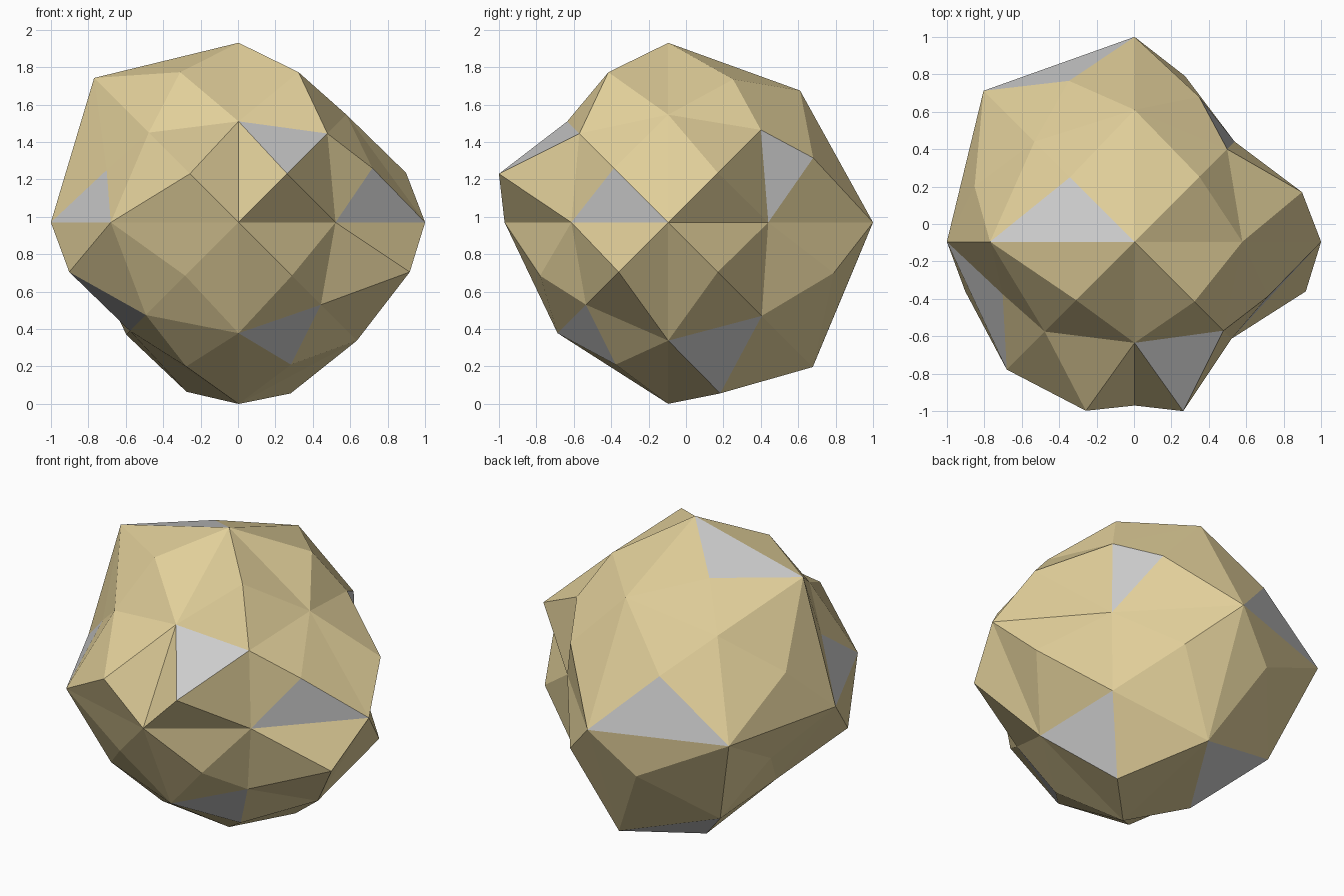
import bpy, bmesh
from itertools import product
from mathutils import Vector

if "Cube" in bpy.data.objects:
    bpy.data.objects.remove(bpy.data.objects["Cube"])

CENTRE = Vector((0.003, -0.095, 0.97))

# Reach of the 26 points of a 2x2x2-divided cube (x outer, y, z inner)
REACH = [.495, .683, .48, .58, 1.003, .772, .60, .807, .535,
         .592, .875, .54, .97, 0, .96, .773, 1.095, .705,
         .44, .518, .475, .632, .997, .576, .50, .535, .495]

# Raised middle of each of the 24 quads: (height along axis, sideways distance)
PEAK = [(.905, .265), (.705, .28), (.745, .29), (.855, .295),    # -x
        (.915, .265), (.715, .29), (.885, .265), (.895, .265),   # +x
        (.705, .285), (.903, .26), (.685, .285), (.905, .26),    # -y
        (.983, .27), (.86, .35), (.885, .27), (.775, .345),      # +y
        (.77, .28), (.905, .278), (.76, .28), (.914, .278),      # -z
        (.803, .312), (.784, .345), (.803, .32), (.765, .347)]   # +z

# Bare grey facets: quad index -> triangle index within it
GREY = {11: 2, 5: 0, 1: 0, 18: 2, 15: 1, 19: 1, 21: 0, 13: 0, 17: 2, 0: 2}

bm = bmesh.new()

# Main lattice points
pts = {d: bm.verts.new(CENTRE + Vector(d) * r)
       for d, r in zip(product((-1, 0, 1), repeat=3), REACH) if any(d)}

# Four triangles around each raised quad middle
quad = 0
for axis in range(3):
    b, c = [i for i in range(3) if i != axis]
    for side in (-1, 1):
        for s, t in product((-1, 1), repeat=2):
            def key(u, v):
                k = [0, 0, 0]
                k[axis], k[b], k[c] = side, u, v
                return tuple(k)
            height, spread = PEAK[quad]
            off = Vector((0, 0, 0))
            off[axis], off[b], off[c] = side * height, s * spread, t * spread
            peak = bm.verts.new(CENTRE + off)
            ring = [pts[key(*k)] for k in ((0, 0), (s, 0), (s, t), (0, t))]
            for i in range(4):
                f = bm.faces.new((ring[i], ring[(i + 1) % 4], peak))
                f.material_index = 1 if GREY.get(quad) == i else 0
            quad += 1

bmesh.ops.recalc_face_normals(bm, faces=bm.faces[:])
mesh = bpy.data.meshes.new("rock")
bm.to_mesh(mesh)
bm.free()

# Sandy stone colour, with an empty slot for the grey facets
sand = bpy.data.materials.new("sand_stone")
sand.diffuse_color = (0.75, 0.62, 0.32, 1)
sand.use_nodes = True
sand.node_tree.nodes["Principled BSDF"].inputs["Base Color"].default_value = sand.diffuse_color
mesh.materials.append(sand)
mesh.materials.append(None)

rock = bpy.data.objects.new("rock", mesh)
bpy.context.collection.objects.link(rock)
